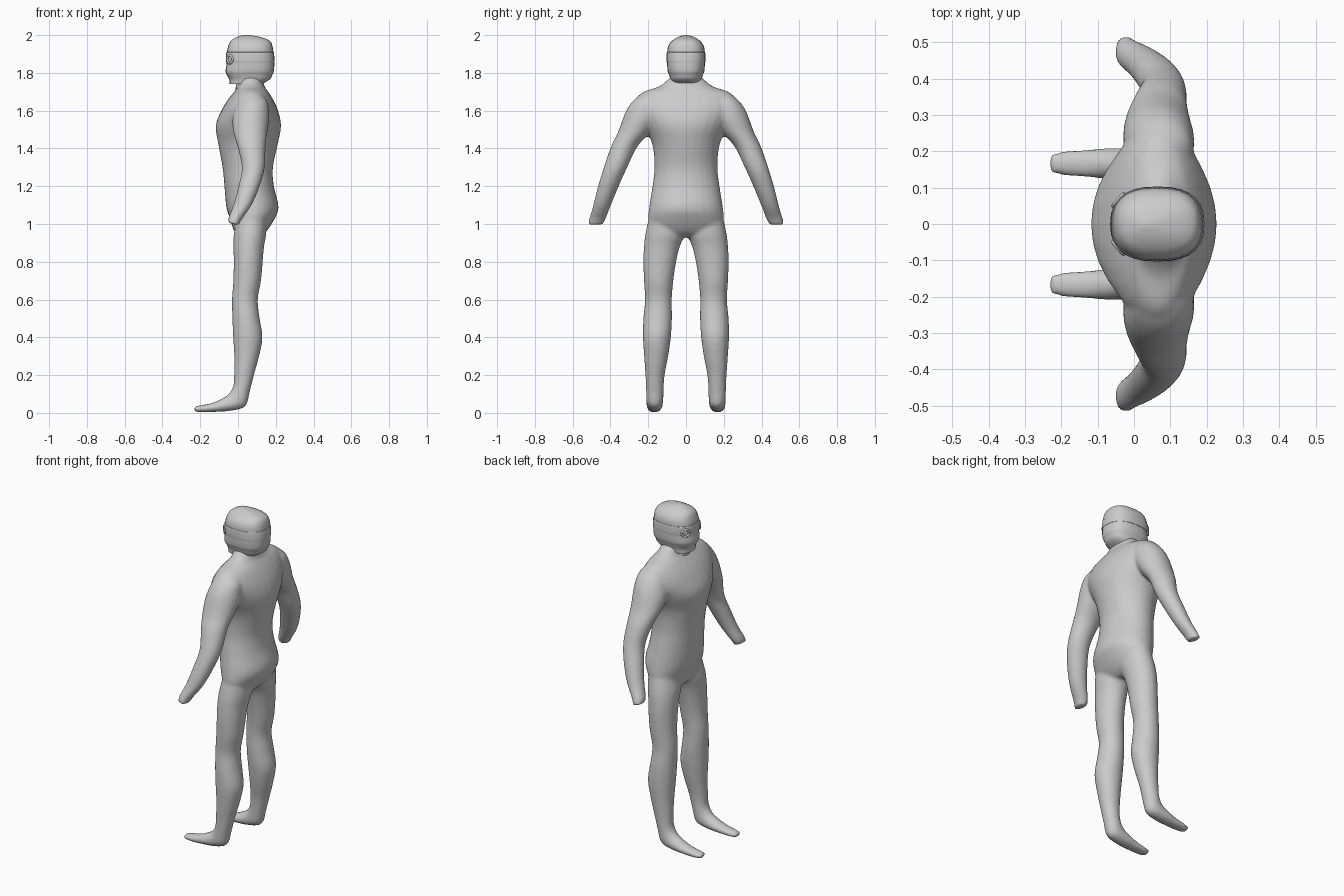
import bpy, math
from mathutils import Vector


def spline(rows, steps=4):
    """Catmull-Rom interpolation of the ring parameters."""
    out = []
    for i in range(len(rows) - 1):
        p0, p1 = rows[max(i - 1, 0)], rows[i]
        p2, p3 = rows[i + 1], rows[min(i + 2, len(rows) - 1)]
        for s in range(steps):
            t = s / steps
            out.append([0.5 * (2 * b + (c - a) * t + (2 * a - 5 * b + 4 * c - d) * t * t
                               + (3 * b - a - 3 * c + d) * t ** 3)
                        for a, b, c, d in zip(p0, p1, p2, p3)])
    return out + [list(rows[-1])]


def loft(rows, verts, faces, side=1, n=28, power=2.0):
    """Rows: front x, front z, back x, back z, centre y, half width y."""
    start = len(verts)
    rings = spline(rows)
    for xf, zf, xb, zb, yc, hy in rings:
        for k in range(n):
            a = 2 * math.pi * k / n
            c, s = math.cos(a), math.sin(a)
            c = math.copysign(abs(c) ** (2 / power), c)
            s = math.copysign(abs(s) ** (2 / power), s)
            verts.append(((xf + xb) / 2 + c * (xb - xf) / 2,
                          side * (yc + s * hy),
                          (zf + zb) / 2 + c * (zb - zf) / 2))
    for r in range(len(rings) - 1):
        for k in range(n):
            q = [start + r * n + k, start + r * n + (k + 1) % n,
                 start + (r + 1) * n + (k + 1) % n, start + (r + 1) * n + k]
            faces.append(q[::-side])
    last = start + (len(rings) - 1) * n
    faces.append([start + k for k in range(n)][::side])
    faces.append([last + k for k in range(n)][::-side])


def make(name, verts, faces, angle=40):
    me = bpy.data.meshes.new(name)
    me.from_pydata(verts, [], faces)
    ob = bpy.data.objects.new(name, me)
    bpy.context.collection.objects.link(ob)
    bpy.ops.object.select_all(action='DESELECT')
    ob.select_set(True)
    bpy.context.view_layer.objects.active = ob
    bpy.ops.object.mode_set(mode='EDIT')
    bpy.ops.mesh.select_all(action='SELECT')
    bpy.ops.mesh.normals_make_consistent(inside=False)
    bpy.ops.object.mode_set(mode='OBJECT')
    bpy.ops.object.shade_smooth_by_angle(angle=math.radians(angle))
    return ob


def flat(z, xf, xb, yc, hy):
    return (xf, z, xb, z, yc, hy)


# Torso, from the hips up to the neck
torso = [flat(*r) for r in [
    (0.93, 0.01, 0.11, 0, 0.10), (0.96, -0.02, 0.15, 0, 0.18),
    (1.02, -0.04, 0.19, 0, 0.20), (1.09, -0.062, 0.215, 0, 0.195),
    (1.2, -0.072, 0.19, 0, 0.178), (1.3, -0.082, 0.185, 0, 0.167),
    (1.42, -0.104, 0.21, 0, 0.178), (1.52, -0.118, 0.228, 0, 0.225),
    (1.6, -0.088, 0.212, 0, 0.27), (1.66, -0.052, 0.185, 0, 0.265),
    (1.70, -0.02, 0.16, 0, 0.225), (1.73, 0.0, 0.14, 0, 0.14),
    (1.78, 0.0, 0.13, 0, 0.08)]]

# Leg, turning forward into the foot
leg = [flat(*r) for r in [
    (1.04, 0.0, 0.15, 0.11, 0.085), (0.95, -0.022, 0.15, 0.111, 0.104),
    (0.88, -0.024, 0.138, 0.128, 0.095), (0.8, -0.023, 0.131, 0.139, 0.087),
    (0.7, -0.025, 0.122, 0.145, 0.078), (0.6, -0.032, 0.105, 0.146, 0.071),
    (0.5, -0.03, 0.115, 0.150, 0.076), (0.4, -0.026, 0.13, 0.154, 0.074),
    (0.3, -0.02, 0.112, 0.158, 0.064), (0.2, -0.021, 0.085, 0.164, 0.051)]] + [
    (-0.026, 0.14, 0.062, 0.11, 0.165, 0.047),
    (-0.05, 0.1, 0.04, 0.035, 0.165, 0.045),
    (-0.09, 0.074, -0.03, 0.012, 0.166, 0.043),
    (-0.14, 0.052, -0.12, 0.005, 0.167, 0.039),
    (-0.2, 0.04, -0.195, 0.003, 0.167, 0.033),
    (-0.233, 0.034, -0.232, 0.008, 0.167, 0.026)]

# Arm, from inside the shoulder down to the wrist stump
arm = [flat(*r) for r in [
    (1.69, 0.03, 0.12, 0.195, 0.04), (1.65, 0.0, 0.155, 0.205, 0.078),
    (1.6, -0.02, 0.165, 0.217, 0.1), (1.55, -0.03, 0.165, 0.237, 0.1),
    (1.48, -0.024, 0.155, 0.278, 0.085), (1.41, -0.003, 0.146, 0.327, 0.07),
    (1.3, 0.02, 0.142, 0.373, 0.062), (1.2, 0.002, 0.115, 0.411, 0.055),
    (1.1, -0.025, 0.072, 0.444, 0.047)]] + [
    (-0.05, 1.035, 0.02, 1.025, 0.468, 0.044),
    (-0.052, 1.005, 0.004, 0.993, 0.480, 0.040)]

# Body: parts fused into one smooth skin
verts, faces = [], []
loft(torso, verts, faces)
for side in (1, -1):
    loft(leg, verts, faces, side)
    loft(arm, verts, faces, side)
body = make("body", verts, faces)
remesh = body.modifiers.new("fuse", 'REMESH')
remesh.mode = 'VOXEL'
remesh.voxel_size = 0.009
remesh.use_smooth_shade = True
smooth = body.modifiers.new("soften", 'SMOOTH')
smooth.factor = 0.5
smooth.iterations = 8

# Head with jaw, cheek step and flattened crown
verts, faces = [], []
loft([flat(*r) for r in [
    (1.74, -0.044, 0.125, 0, 0.075), (1.765, -0.046, 0.168, 0, 0.082),
    (1.79, -0.06, 0.182, 0, 0.09), (1.81, -0.066, 0.19, 0, 0.097),
    (1.85, -0.06, 0.192, 0, 0.1), (1.9, -0.06, 0.188, 0, 0.1),
    (1.94, -0.052, 0.183, 0, 0.095), (1.97, -0.038, 0.168, 0, 0.074),
    (1.99, -0.005, 0.12, 0, 0.042), (2.0, 0.025, 0.06, 0, 0.01)]],
    verts, faces, power=2.5)
make("head", verts, faces)

# Thin band around the head at eye height
verts, faces = [], []
loft([flat(*r) for r in [
    (1.857, -0.058, 0.19, 0, 0.098), (1.86, -0.064, 0.194, 0, 0.103),
    (1.905, -0.063, 0.190, 0, 0.102), (1.908, -0.055, 0.185, 0, 0.097)]],
    verts, faces, power=2.5)
make("head_band", verts, faces, 30)

# Eye rims
for side in (1, -1):
    bpy.ops.mesh.primitive_torus_add(
        major_radius=0.021, minor_radius=0.006, major_segments=24, minor_segments=8,
        location=(-0.043, side * 0.066, 1.872),
        rotation=Vector((-0.75, side * 0.66, 0)).to_track_quat('Z', 'Y').to_euler())
    rim = bpy.context.object
    rim.name = "eye_rim_left" if side < 0 else "eye_rim_right"
    bpy.ops.object.shade_smooth_by_angle(angle=math.radians(60))

# Neck collar
verts, faces = [], []
loft([flat(*r) for r in [
    (1.70, -0.012, 0.145, 0, 0.088), (1.725, -0.012, 0.14, 0, 0.085),
    (1.755, -0.005, 0.13, 0, 0.078)]], verts, faces)
make("neck", verts, faces)
